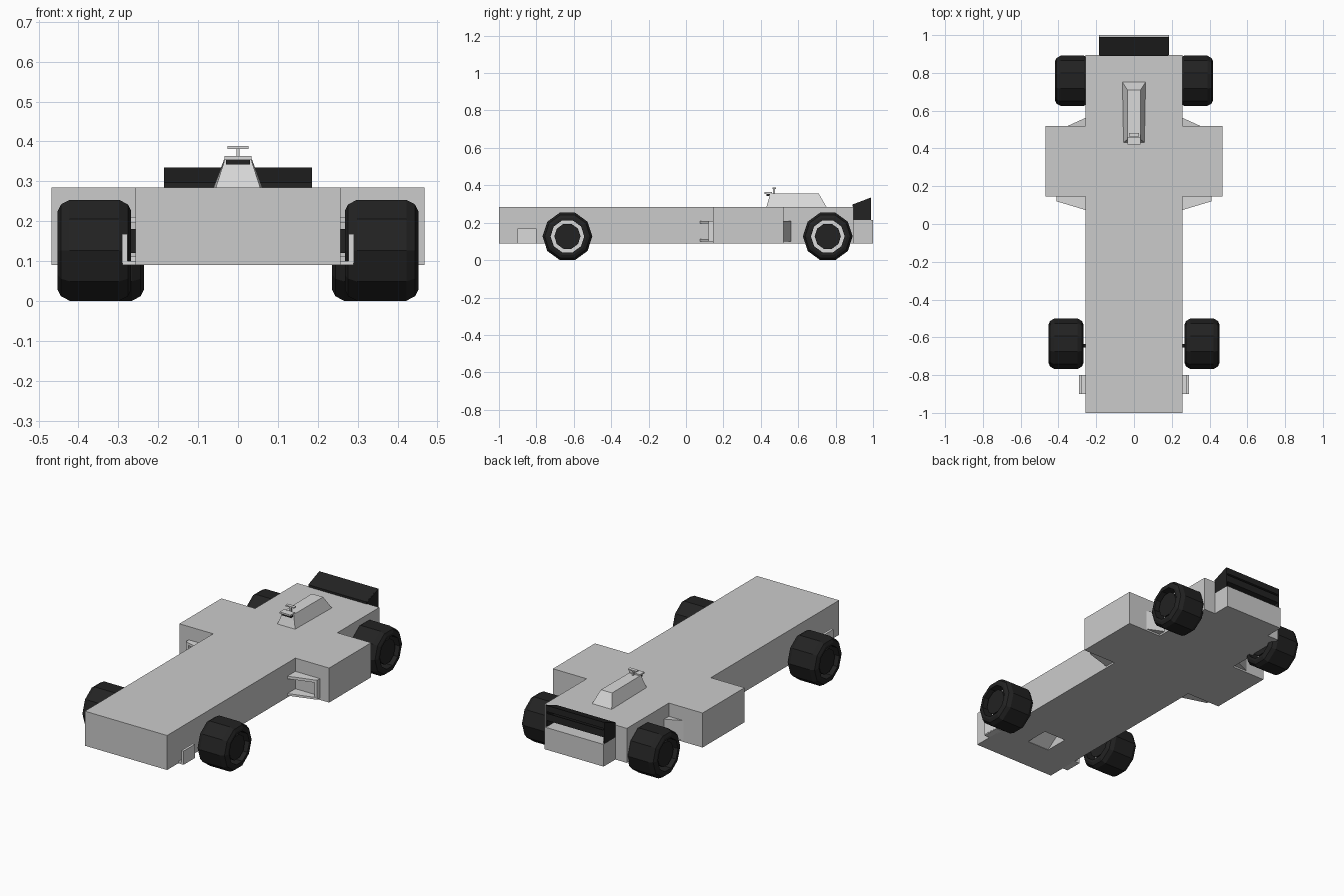
import bpy, bmesh, math
from mathutils import Vector

cube = bpy.data.objects.get("Cube")
if cube:
    bpy.data.objects.remove(cube)


def material(name, value):
    m = bpy.data.materials.new(name)
    m.use_nodes = True
    color = (value, value, value, 1)
    m.diffuse_color = color
    m.node_tree.nodes["Principled BSDF"].inputs["Base Color"].default_value = color
    return m


GREY = material("body grey", 0.6)
PALE = material("pale grey", 0.7)
BLACK = material("rubber black", 0.016)


def finish(name, bm, *mats):
    bmesh.ops.recalc_face_normals(bm, faces=bm.faces)
    me = bpy.data.meshes.new(name)
    bm.to_mesh(me)
    bm.free()
    for m in mats:
        me.materials.append(m)
    ob = bpy.data.objects.new(name, me)
    bpy.context.collection.objects.link(ob)
    return ob


def loft(name, mat, first, second):
    """Solid between two matching outlines."""
    bm = bmesh.new()
    a = [bm.verts.new(p) for p in first]
    b = [bm.verts.new(p) for p in second]
    bm.faces.new(a)
    bm.faces.new(b)
    for i in range(len(a)):
        j = (i + 1) % len(a)
        bm.faces.new((a[i], a[j], b[j], b[i]))
    return finish(name, bm, mat)


def slab(name, mat, outline, low, high):
    return loft(name, mat, [(x, y, low) for x, y in outline],
                [(x, y, high) for x, y in outline])


def side_profile(name, mat, outline, left, right):
    return loft(name, mat, [(left, y, z) for y, z in outline],
                [(right, y, z) for y, z in outline])


def box(name, mat, x, y, z):
    outline = [(x[0], y[0]), (x[1], y[0]), (x[1], y[1]), (x[0], y[1])]
    return slab(name, mat, outline, *z)


def wheel(name, x, y, half, radius=0.133, sides=10):
    # tyre, recessed pale rim and dark hub turned around the axle
    side = [(half - 0.015, 0), (half - 0.015, 0.07), (half - 0.06, 0.07),
            (half - 0.06, 0.09), (half, 0.09), (half, 0.104),
            (half - 0.008, 0.121), (half - 0.03, radius)]
    profile = side + [(-px, r) for px, r in reversed(side)]
    bm = bmesh.new()
    rings = []
    for px, r in profile:
        if r == 0:
            continue
        ring = []
        for k in range(sides):
            a = 2 * math.pi * k / sides
            ring.append(bm.verts.new((x + px, y + r * math.cos(a),
                                      0.127 + r * math.sin(a))))
        rings.append(ring)
    bm.faces.new(rings[0])
    bm.faces.new(rings[-1])
    rim_bands = (1, len(rings) - 3)
    for n, (a, b) in enumerate(zip(rings, rings[1:])):
        for i in range(sides):
            j = (i + 1) % sides
            f = bm.faces.new((a[i], a[j], b[j], b[i]))
            f.material_index = int(n in rim_bands)
    return finish(name, bm, BLACK, PALE)


# Body with side pods, drawn as one mirrored outline
half = [(0.257, -1), (0.257, 0.145), (0.468, 0.145), (0.468, 0.52),
        (0.257, 0.52), (0.257, 0.895)]
body = slab("body", GREY, half + [(-x, y) for x, y in reversed(half)], 0.09, 0.285)

# Sloped recess under the nose
cutter = side_profile("nose_recess_cutter", GREY,
                      [(-0.8, 0.08), (-0.8, 0.092), (-0.66, 0.19), (-0.66, 0.08)],
                      -0.07, 0.07)
cutter.hide_render = True
cutter.hide_viewport = True
cut = body.modifiers.new("nose_recess", 'BOOLEAN')
cut.operation = 'DIFFERENCE'
cut.solver = 'EXACT'
cut.object = cutter
bpy.context.view_layer.update()
baked = bpy.data.meshes.new_from_object(
    body.evaluated_get(bpy.context.evaluated_depsgraph_get()))
body.modifiers.clear()
body.data = baked
bpy.data.objects.remove(cutter)

# Tail box
box("tail_box", GREY, (-0.185, 0.185), (0.89, 1.0), (0.09, 0.215))

# Rear wing: sloped upper slat, lower slat, end plates
side_profile("rear_wing_top", BLACK,
             [(0.89, 0.285), (0.89, 0.297), (0.99, 0.335), (0.99, 0.3)], -0.183, 0.18)
side_profile("rear_wing_lower", BLACK,
             [(0.91, 0.24), (0.91, 0.255), (0.99, 0.29), (0.99, 0.25)], -0.183, 0.18)
for s, label in ((1, "left"), (-1, "right")):
    side_profile("rear_wing_plate_" + label, BLACK,
                 [(0.893, 0.215), (0.893, 0.297), (0.99, 0.335), (0.99, 0.215)],
                 s * 0.176, s * 0.185)

# Airbox: tapered block with a dark intake
base = [(-0.056, 0.43), (0.056, 0.43), (0.062, 0.752), (-0.062, 0.752)]
top = [(-0.033, 0.45), (0.033, 0.45), (0.035, 0.71), (-0.035, 0.71)]
loft("airbox", PALE, [(x, y, 0.283) for x, y in base], [(x, y, 0.355) for x, y in top])
box("airbox_lip", PALE, (-0.034, 0.034), (0.42, 0.46), (0.354, 0.363))
box("airbox_intake", BLACK, (-0.03, 0.03), (0.43, 0.46), (0.342, 0.354))

# Roof camera
box("camera_post", PALE, (-0.004, 0.004), (0.466, 0.476), (0.355, 0.382))
box("camera_bar", PALE, (-0.026, 0.026), (0.462, 0.482), (0.381, 0.388))

for s, label in ((1, "left"), (-1, "right")):
    # Wheels and axles
    wheel("front_wheel_" + label, s * 0.36, -0.634, 0.092)
    wheel("rear_wheel_" + label, s * 0.327, 0.758, 0.091)
    box("front_axle_" + label, BLACK, (s * 0.2, s * 0.3), (-0.655, -0.635), (0.12, 0.18))
    box("rear_axle_" + label, BLACK, (s * 0.2, s * 0.3), (0.745, 0.77), (0.115, 0.14))

    # Front wing tip: foot and upright plate
    box("wing_foot_" + label, PALE, (s * 0.25, s * 0.29), (-0.9, -0.8), (0.09, 0.1))
    box("wing_plate_" + label, PALE, (s * 0.277, s * 0.291), (-0.9, -0.8), (0.095, 0.168))

    # Open scoop ahead of the side pod: two shelves and an outer upright
    shelf = [(s * 0.25, 0.072), (s * 0.41, 0.12), (s * 0.41, 0.15), (s * 0.25, 0.15)]
    slab("scoop_top_" + label, PALE, shelf, 0.195, 0.21)
    slab("scoop_floor_" + label, PALE, shelf, 0.1, 0.112)
    box("scoop_upright_" + label, PALE, (s * 0.395, s * 0.41), (0.12, 0.15), (0.105, 0.2))

    # Tapered fairing behind the side pod
    fairing = [(s * 0.25, 0.51), (s * 0.36, 0.515), (s * 0.25, 0.565)]
    slab("pod_fairing_" + label, GREY, fairing, 0.1, 0.21)
